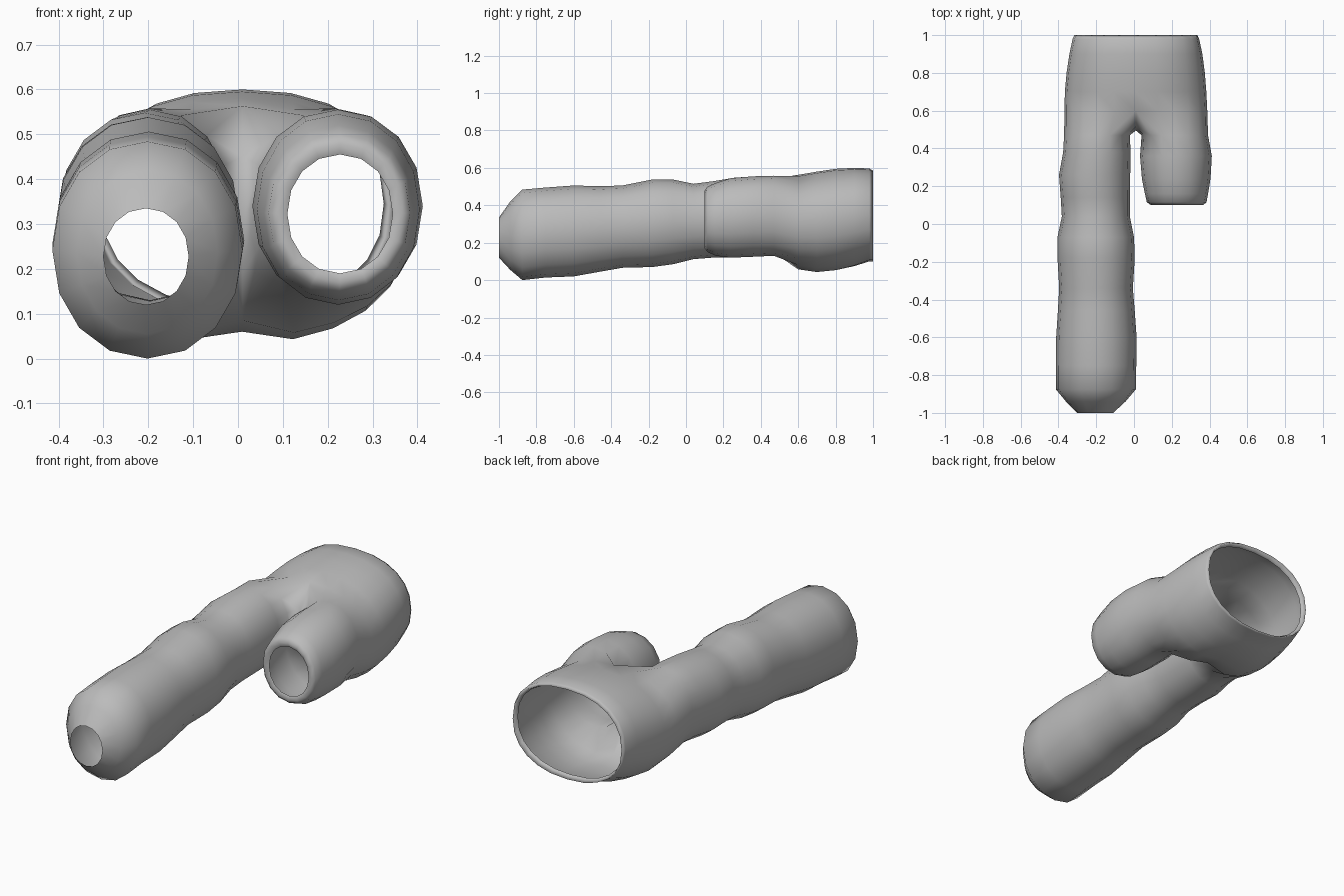
import bpy, bmesh, math

bm = bmesh.new()

def spow(v, e):
    return math.copysign(abs(v) ** e, v)

def ring_points(y, x0, x1, z0, z1, angles, e=1.0):
    """Rounded section at depth y inside the given x and z limits; angle 0 is the top."""
    cx, cz, w, h = (x0 + x1) / 2, (z0 + z1) / 2, (x1 - x0) / 2, (z1 - z0) / 2
    return [(cx + w * spow(math.sin(a), e), y, cz + h * spow(math.cos(a), e)) for a in angles]

def add_verts(points):
    return [bm.verts.new(p) for p in points]

def bridge(a, b):
    n = len(a)
    for i in range(n):
        j = (i + 1) % n
        bm.faces.new((a[i], a[j], b[j], b[i]))

# Hips: open waist down to the fork (y, x0, x1, z0, z1)
hips = [(0.97, -0.305, 0.325, 0.115, 0.575),
        (1.00, -0.315, 0.335, 0.10, 0.585),
        (0.98, -0.325, 0.345, 0.10, 0.597),
        (0.90, -0.342, 0.362, 0.07, 0.60),
        (0.80, -0.357, 0.375, 0.045, 0.595),
        (0.70, -0.366, 0.383, 0.035, 0.58),
        (0.60, -0.368, 0.388, 0.05, 0.563)]
N = 24
prev = None
for k, row in enumerate(hips):
    pts = ring_points(*row, [math.tau * i / N for i in range(N)], 0.88)
    x, y, z = pts[N // 2]
    pts[N // 2] = (x, y, z + (0, 0, 0, 0.005, 0.015, 0.025, 0.035)[k])  # seat cleft
    ring = add_verts(pts)
    if prev:
        bridge(prev, ring)
    prev = ring

# Fork: saddle between the legs, bottom to top
saddle = add_verts([(0.01, 0.515, 0.19), (0.01, 0.495, 0.32), (0.01, 0.515, 0.45)])

# Legs: (y, inner x, outer x, z0, z1)
long_leg = [(0.47, -0.022, -0.37, 0.13, 0.558),
            (0.38, -0.018, -0.375, 0.128, 0.555),
            (0.26, -0.02, -0.397, 0.12, 0.548),
            (0.14, -0.022, -0.388, 0.12, 0.528),
            (0.04, -0.022, -0.382, 0.112, 0.515),
            (-0.07, 0.0, -0.405, 0.085, 0.538),
            (-0.18, 0.004, -0.405, 0.07, 0.538),
            (-0.34, -0.006, -0.396, 0.066, 0.506),
            (-0.46, 0.004, -0.403, 0.045, 0.502),
            (-0.60, 0.014, -0.412, 0.02, 0.506),
            (-0.75, 0.012, -0.414, 0.014, 0.495),
            (-0.875, 0.01, -0.414, 0.0, 0.484),
            (-0.94, -0.045, -0.36, 0.055, 0.42),
            (-1.0, -0.11, -0.30, 0.12, 0.335)]
short_leg = [(0.47, 0.04, 0.392, 0.13, 0.558),
             (0.36, 0.032, 0.412, 0.125, 0.555),
             (0.24, 0.042, 0.405, 0.12, 0.545),
             (0.16, 0.058, 0.392, 0.13, 0.52),
             (0.115, 0.068, 0.384, 0.15, 0.50),
             (0.10, 0.09, 0.365, 0.17, 0.478),
             (0.11, 0.11, 0.345, 0.19, 0.455)]
angles = [-math.pi / 4 + math.tau * i / 16 for i in range(16)]
for rows, side in ((long_leg, -1), (short_leg, 1)):
    last = [prev[(side * i) % N] for i in range(13)] + saddle
    for row in rows:
        ring = add_verts(ring_points(*row, angles, 0.96))
        bridge(last, ring)
        last = ring

bmesh.ops.recalc_face_normals(bm, faces=bm.faces)
for f in bm.faces:
    f.smooth = True

# Shell object
mesh = bpy.data.meshes.new("trousers")
bm.to_mesh(mesh)
bm.free()
trousers = bpy.data.objects.new("trousers", mesh)
bpy.context.collection.objects.link(trousers)
cloth = bpy.data.materials.new("grey cloth")
cloth.diffuse_color = (0.5, 0.5, 0.5, 1)
mesh.materials.append(cloth)
